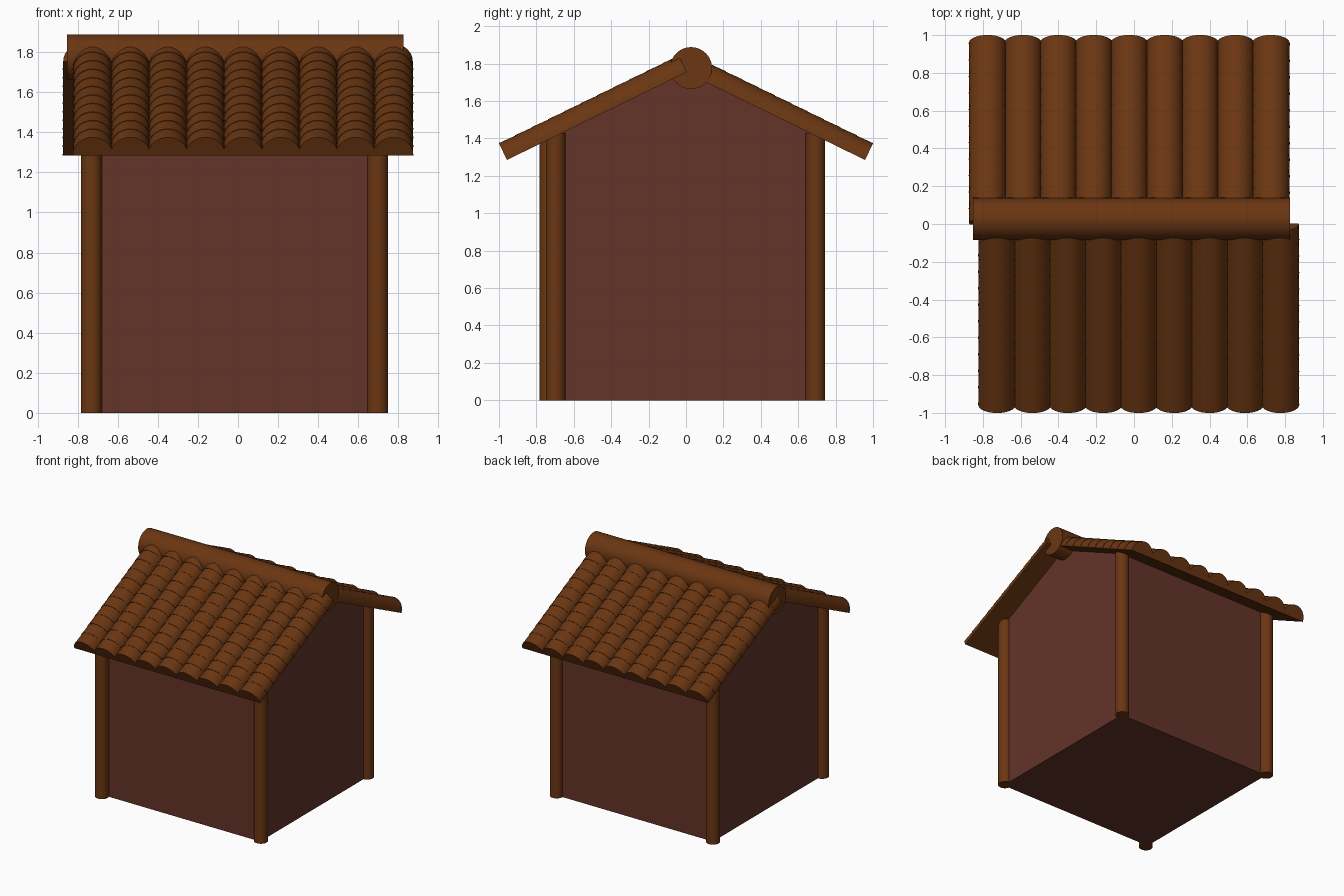
import bpy, bmesh, math
from mathutils import Vector, Matrix

if "Cube" in bpy.data.objects:
    bpy.data.objects.remove(bpy.data.objects["Cube"])


def material(name, rgb):
    m = bpy.data.materials.new(name)
    m.diffuse_color = (*rgb, 1)
    m.use_nodes = True
    m.node_tree.nodes["Principled BSDF"].inputs["Base Color"].default_value = m.diffuse_color
    return m


WALL = material("red brown wall", (0.125, 0.034, 0.022))
WOOD = material("orange brown wood", (0.145, 0.037, 0.006))


def finish(name, bm, mat, smooth=True):
    bmesh.ops.recalc_face_normals(bm, faces=bm.faces)
    me = bpy.data.meshes.new(name)
    bm.to_mesh(me)
    bm.free()
    me.materials.append(mat)
    ob = bpy.data.objects.new(name, me)
    bpy.context.collection.objects.link(ob)
    if smooth:
        bpy.ops.object.select_all(action='DESELECT')
        ob.select_set(True)
        bpy.context.view_layer.objects.active = ob
        bpy.ops.object.shade_smooth_by_angle(angle=math.radians(35))
    return ob


def loft(bm, ring_a, ring_b):
    """Closed solid between two matching outlines."""
    a = [bm.verts.new(p) for p in ring_a]
    b = [bm.verts.new(p) for p in ring_b]
    n = len(a)
    for i in range(n):
        j = (i + 1) % n
        bm.faces.new((a[i], a[j], b[j], b[i]))
    bm.faces.new(a[::-1])
    bm.faces.new(b)


def cylinder(name, r, length, matrix, segments=32):
    bm = bmesh.new()
    bmesh.ops.create_cone(bm, cap_ends=True, segments=segments, radius1=r,
                          radius2=r, depth=length, matrix=matrix)
    return finish(name, bm, WOOD)


# Gabled house body
X0, X1 = -0.73, 0.70
profile = [(-0.71, 0.0), (0.69, 0.0), (0.69, 1.425), (0.0, 1.762), (-0.71, 1.415)]
bm = bmesh.new()
loft(bm, [(X0, y, z) for y, z in profile], [(X1, y, z) for y, z in profile])
finish("house_walls", bm, WALL, smooth=False)

# Corner posts
for name, x, y in (("front_left_post", -0.732, -0.732),
                   ("front_right_post", 0.697, -0.697),
                   ("back_left_post", -0.732, 0.692),
                   ("back_right_post", 0.697, 0.692)):
    cylinder(name, 0.0525, 1.43, Matrix.Translation((x, y, 0.715)))

# Roof slopes: columns of overlapping half-round tiles
ROWS, COLS, STEP, SEG = 11, 9, 0.0972, 16
EAVE = Vector((0, -0.957, 1.285))
ANGLE = math.atan2(0.47, 0.962)
ALONG = Vector((0, math.cos(ANGLE), math.sin(ANGLE)))
OUT = Vector((0, -math.sin(ANGLE), math.cos(ANGLE)))


def arch(x, s, r):
    c = EAVE + ALONG * s + Vector((x, 0, 0))
    return [c + Vector((r * math.cos(t), 0, 0)) + OUT * r * math.sin(t)
            for t in (math.pi * i / SEG for i in range(SEG + 1))]


for name, turn in (("front_roof_tiles", 0), ("back_roof_tiles", math.pi)):
    bm = bmesh.new()
    for c in range(COLS):
        x = -0.725 + 0.1875 * c
        for r in range(ROWS):
            loft(bm, arch(x, r * STEP, 0.1), arch(x, (r + 1) * STEP, 0.097))
    bm.transform(Matrix.Rotation(turn, 4, 'Z'))
    finish(name, bm, WOOD)

# Ridge log
cylinder("roof_ridge", 0.112, 1.68,
         Matrix.Translation((-0.0135, 0.027, 1.776)) @ Matrix.Rotation(math.pi / 2, 4, 'Y'), 48)
